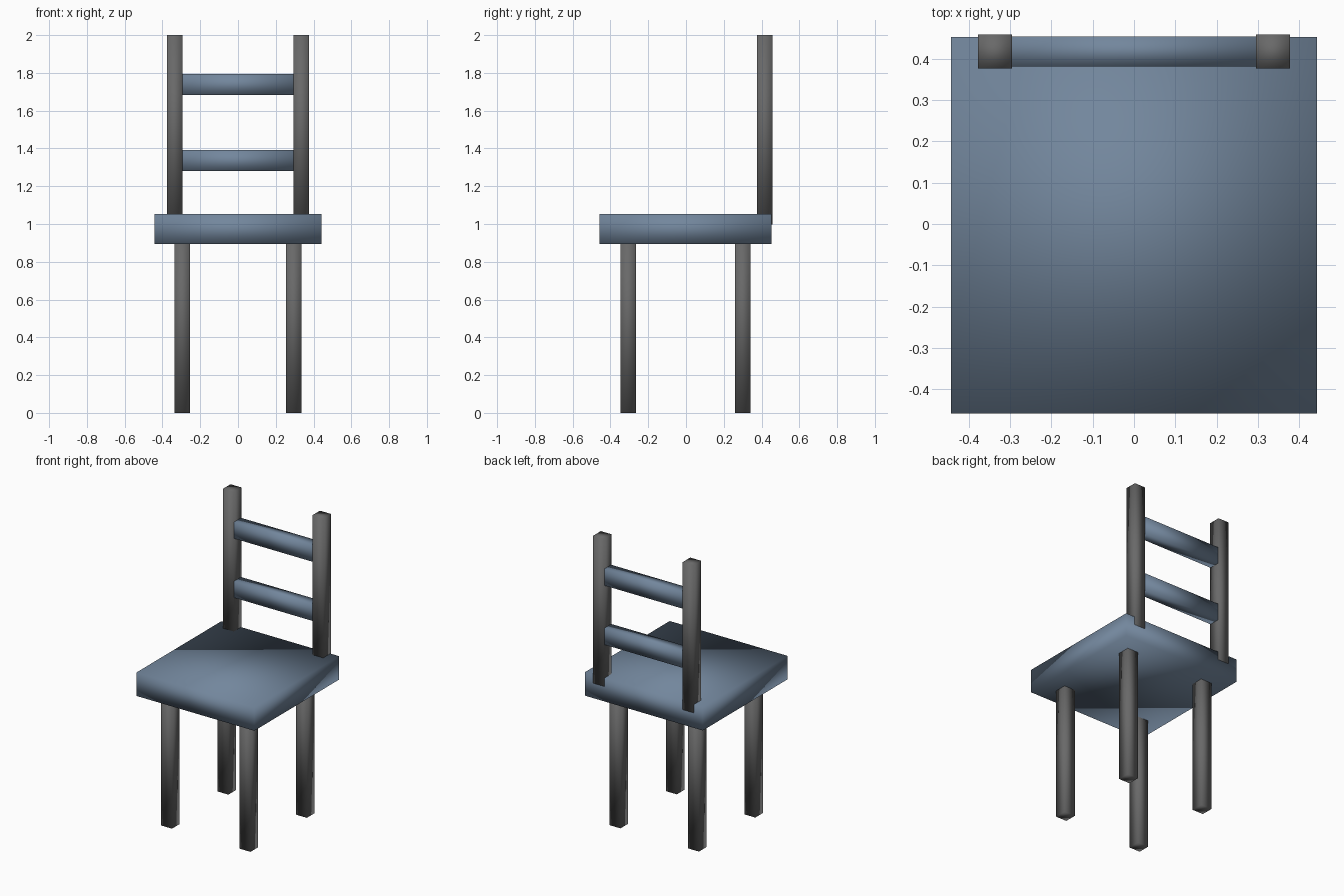
import bpy

# Remove the default cube
if "Cube" in bpy.data.objects:
    bpy.data.objects.remove(bpy.data.objects["Cube"], do_unlink=True)


def make_material(name, rgb):
    mat = bpy.data.materials.new(name)
    mat.use_nodes = True
    mat.diffuse_color = (*rgb, 1)
    mat.node_tree.nodes["Principled BSDF"].inputs["Base Color"].default_value = (*rgb, 1)
    return mat


def box(name, mat, low, high):
    """Soft-shaded box between two opposite corners."""
    bpy.ops.mesh.primitive_cube_add(
        size=1, location=[(a + b) / 2 for a, b in zip(low, high)])
    obj = bpy.context.object
    obj.name = obj.data.name = name
    obj.scale = [b - a for a, b in zip(low, high)]
    bpy.ops.object.transform_apply(location=False, rotation=False, scale=True)
    bpy.ops.object.shade_smooth()
    obj.data.materials.append(mat)
    return obj


blue = make_material("slate_blue", (0.17, 0.24, 0.335))
grey = make_material("dark_grey", (0.14, 0.14, 0.14))

SEAT_TOP, SEAT_BOTTOM = 1.053, 0.894
HALF = 0.041  # half thickness of legs and posts

# Seat
box("seat", blue, (-0.443, -0.458, SEAT_BOTTOM), (0.443, 0.453, SEAT_TOP))

for side, sx in (("left", 1), ("right", -1)):
    # Legs, ending inside the seat
    for end, y in (("front", -0.305), ("back", 0.3)):
        x = sx * 0.295
        box(f"{end}_leg_{side}", grey,
            (x - HALF, y - HALF, 0), (x + HALF, y + HALF, 0.998))
    # Back posts, standing slightly proud of the seat's rear edge
    x, y = sx * 0.336, 0.417
    box(f"back_post_{side}", grey,
        (x - HALF, y - HALF, 0.998), (x + HALF, y + HALF, 2))

# Back slats between the posts
for name, z in (("lower_slat", 1.28), ("upper_slat", 1.682)):
    box(name, blue, (-0.297, 0.381, z), (0.297, 0.454, z + 0.113))
